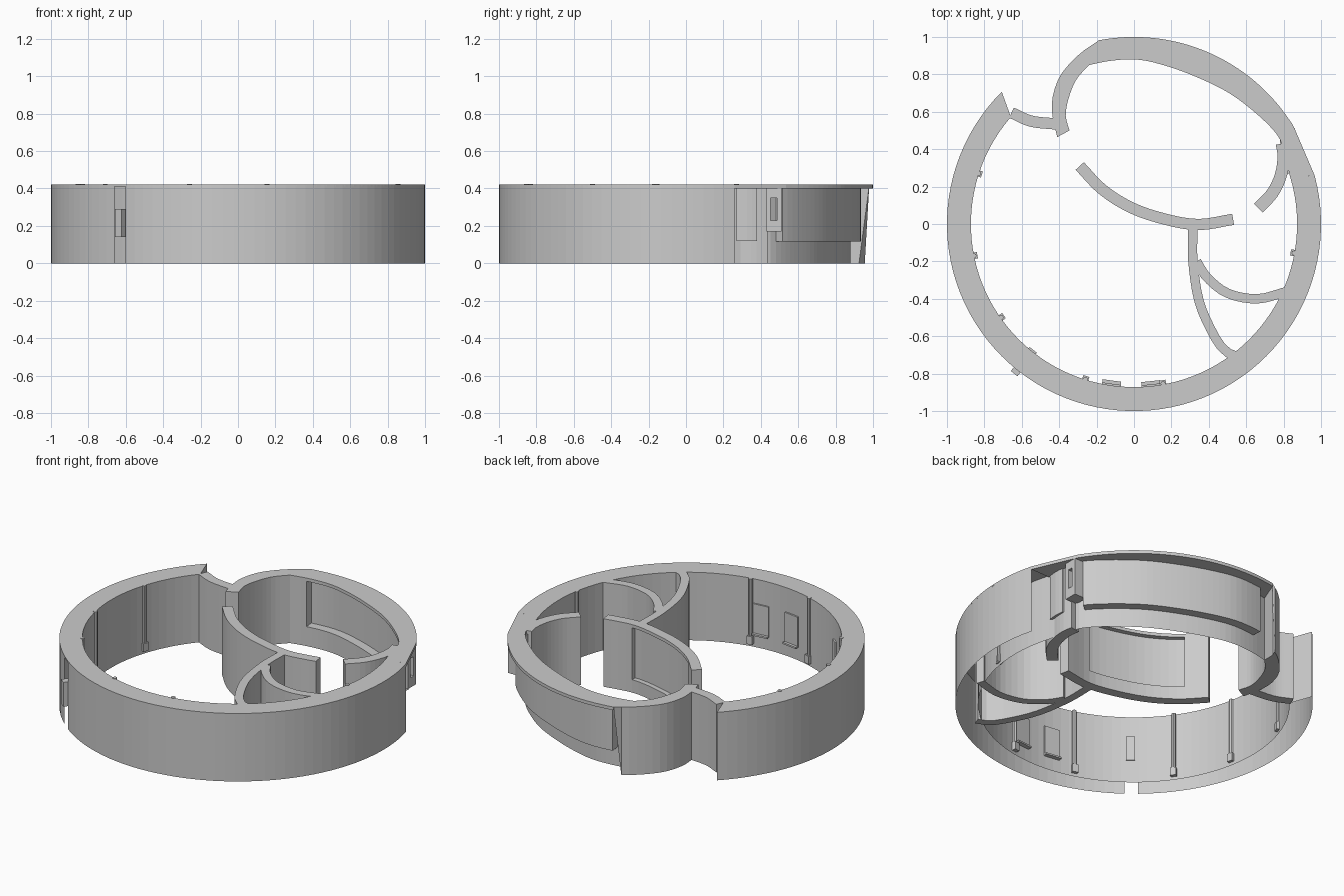
import bpy, bmesh
from math import sin, cos, radians, pi
from mathutils import Vector, Matrix

if "Cube" in bpy.data.objects:
    bpy.data.objects.remove(bpy.data.objects["Cube"])

H, LIP, SILL = 0.42, 0.40, 0.12
R, RI = 1.0, 0.872


def make(name, verts, faces):
    me = bpy.data.meshes.new(name)
    bm = bmesh.new()
    vs = [bm.verts.new(v) for v in verts]
    for f in faces:
        bm.faces.new([vs[i] for i in f])
    bmesh.ops.recalc_face_normals(bm, faces=bm.faces)
    bm.to_mesh(me)
    bm.free()
    ob = bpy.data.objects.new(name, me)
    bpy.context.collection.objects.link(ob)
    return ob


def arc(r, a, b, n):
    return [Vector((r * cos(radians(a + (b - a) * i / n)), r * sin(radians(a + (b - a) * i / n))))
            for i in range(n + 1)]


def resample(pts, n):
    """Evenly spaced points along a polyline."""
    pts = [Vector(p) for p in pts]
    d = [0]
    for p, q in zip(pts, pts[1:]):
        d.append(d[-1] + (q - p).length)
    out, k = [], 0
    for i in range(n + 1):
        t = d[-1] * i / n
        while k < len(pts) - 2 and d[k + 1] < t:
            k += 1
        out.append(pts[k].lerp(pts[k + 1], (t - d[k]) / (d[k + 1] - d[k])))
    return out


def curve(pts, n=14):
    """Smooth curve through the points, evenly resampled."""
    p = [Vector(q) for q in pts]
    p = [2 * p[0] - p[1]] + p + [2 * p[-1] - p[-2]]
    fine = []
    for a, b, c, d in zip(p, p[1:], p[2:], p[3:]):
        for j in range(10):
            t = j / 10
            fine.append(0.5 * (2 * b + (c - a) * t + (2 * a - 5 * b + 4 * c - d) * t * t
                               + (3 * b - a - 3 * c + d) * t ** 3))
    return resample(fine + [p[-2]], n)


def offset(path, d):
    out = []
    for i, p in enumerate(path):
        t = (path[min(i + 1, len(path) - 1)] - path[max(i - 1, 0)]).normalized()
        out.append(p + Vector((-t.y, t.x)) * d)
    return out


def strip(name, a, b, z0, z1):
    """Solid between two paths."""
    v, f = [], []
    for p, q in zip(a, b):
        v += [(*p, z1), (*q, z1), (*q, z0), (*p, z0)]
    for i in range(len(a) - 1):
        for k in range(4):
            m = (k + 1) % 4
            f.append((4 * i + k, 4 * i + m, 4 * i + 4 + m, 4 * i + 4 + k))
    e = len(v) - 4
    f += [(0, 1, 2, 3), (e, e + 1, e + 2, e + 3)]
    return make(name, v, f)


def sheet(name, path, z0, z1):
    v = [(*p, z) for p in path for z in (z0, z1)]
    return make(name, v, [(2 * i, 2 * i + 2, 2 * i + 3, 2 * i + 1) for i in range(len(path) - 1)])


def wall(name, pts, th, z0=0, z1=H, n=14):
    c = curve(pts, n)
    return strip(name, offset(c, th / 2), offset(c, -th / 2), z0, z1)


def radial_box(name, ang, r0, r1, w, z0, z1):
    bm = bmesh.new()
    bmesh.ops.create_cube(bm, size=1)
    m = (Matrix.Rotation(radians(ang), 4, 'Z')
         @ Matrix.Translation(((r0 + r1) / 2, 0, (z0 + z1) / 2))
         @ Matrix.Diagonal((r1 - r0, w, z1 - z0, 1)))
    bmesh.ops.transform(bm, matrix=m, verts=bm.verts)
    me = bpy.data.meshes.new(name)
    bm.to_mesh(me)
    bm.free()
    bpy.context.collection.objects.link(bpy.data.objects.new(name, me))


# main ring: roof lip, outer and inner skins, open underneath, doorway gap in outer skin
strip("ring_roof", arc(R, 135, 375, 72), arc(RI, 139, 377, 72), H - 0.01, H)
sheet("outer_wall_left", arc(R, 135, 228.7, 28), 0, H)
sheet("outer_wall_front", arc(R, 233.1, 375, 44), 0, H)
sheet("inner_wall", arc(RI, 139, 377, 72), 0, H)
sheet("ring_end_left", [arc(R, 135, 136, 1)[0], arc(RI, 139, 140, 1)[0]], 0, H)

# back room: roof, wall with a pushed-out window bay
room = curve([(.834, .255), (.805, .37), (.77, .47), (.66, .585), (.5, .705), (.3, .80),
              (.12, .86), (0, .88), (-.13, .872), (-.24, .85)], 40)
rim = resample([(.966, .259), (.85, .53)] + arc(R, 32, 101, 40)[1:], 40)
strip("back_roof", rim, room, LIP, H)
i0, i1 = 7, 37
bay = room[i0:i1 + 1]
bay_out = offset(bay, -0.055)
sheet("room_wall_low", room, 0, SILL)
sheet("room_wall_right", room[:i0 + 1], SILL, H)
sheet("room_wall_left", room[i1:], SILL, H)
sheet("bay_window", [bay[0]] + bay_out + [bay[-1]], SILL, LIP)
strip("bay_sill", bay_out, bay, SILL - 0.004, SILL)

# curved entrance wall on the left of the back room, with leaning outer edge
f_out = curve([(-.19, .98), (-.29, .91), (-.39, .80), (-.435, .68), (-.435, .57), (-.41, .465)])
f_in = curve([(-.24, .85), (-.31, .77), (-.35, .67), (-.365, .58), (-.345, .50)])
entry = strip("entrance_wall", f_out, f_in, 0, H)
entry.data.vertices[3].co = (-.24, .925, 0)
wall("entrance_link", [(-.655, .595), (-.55, .55), (-.42, .535)], .06)

# right end wall of the back room
wall("room_end_wall", [(.665, .085), (.74, .165), (.785, .26), (.80, .36), (.79, .43)], .065)
strip("end_window_bay", *[curve(p, 4) for p in
      ([(.84, .27), (.845, .33), (.84, .38)], [(.80, .27), (.81, .33), (.81, .38)])], SILL, LIP)

# vent box under the back roof: four bars around a slot
for y0, y1, z0, z1 in ((.43, .453, .17, LIP), (.487, .51, .17, LIP),
                       (.453, .487, .17, .23), (.453, .487, .35, LIP)):
    strip("vent_frame", [Vector((.86, y0)), Vector((.86, y1))],
          [Vector((.78, y0)), Vector((.78, y1))], z0, z1)

# central curved wall with a recessed panel on its back face
mid = curve([(-.29, .31), (-.17, .185), (-.02, .09), (.15, .03), (.34, -.003), (.53, .025)], 20)
left, right, core = offset(mid, .03), offset(mid, -.03), offset(mid, 0)
strip("centre_wall_base", left, right, 0, .08)
strip("centre_wall_top", left, right, LIP, H)
for a, b, side in ((0, 3, left), (3, 16, core), (16, 20, left)):
    strip("centre_wall_part", side[a:b + 1], right[a:b + 1], .08, LIP)

# partition walls at the front right
wall("long_partition", [(.315, -.03), (.315, -.2), (.35, -.42), (.43, -.6), (.49, -.68), (.555, -.71)], .05)
wall("short_partition", [(.335, -.2), (.39, -.285), (.5, -.37), (.66, -.40), (.82, -.36)], .05)

# slim posts with feet along the inner wall
for x, y in ((-.83, .27), (-.855, -.17), (-.71, -.5), (-.26, -.83), (.155, -.853), (.855, -.155)):
    post = [(x + .013 * cos(k * pi / 4), y + .013 * sin(k * pi / 4), z) for z in (.03, H + .003) for k in range(8)]
    make("post", post, [(k, (k + 1) % 8, 8 + (k + 1) % 8, 8 + k) for k in range(8)]
         + [tuple(range(8)), tuple(range(8, 16))])
    v = Vector((x, y))
    ang = v.angle_signed(Vector((1, 0))) * 180 / pi
    radial_box("post_foot", ang, v.length - .018, v.length + .01, .034, .02, .07)

# hatch through the ring and panels on the inner wall
radial_box("hatch", 231.3, .97, 1.025, .045, .14, .29)
radial_box("hatch_inner", 231.3, .862, .88, .05, .14, .29)
for a in (262, 276):
    radial_box("wall_panel", a, .862, .876, .10, .08, .27)
    radial_box("panel_shelf", a, .845, .876, .10, .08, .09)
